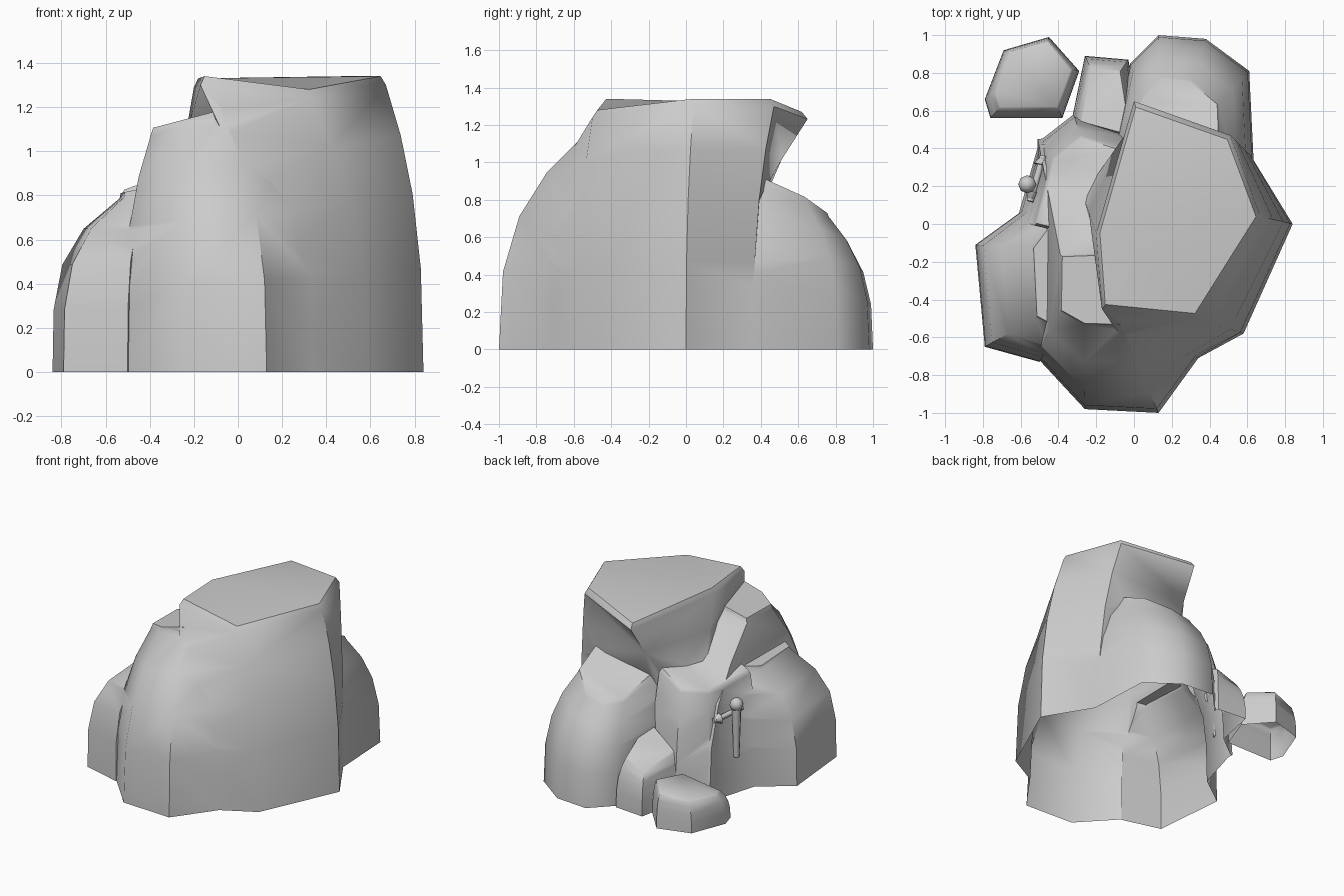
import bpy, bmesh, math
from mathutils import Vector

if "Cube" in bpy.data.objects:
    bpy.data.objects.remove(bpy.data.objects["Cube"])

STEPS = (0, 0.35, 0.6, 0.8, 0.97)


def smooth(ob):
    bpy.ops.object.select_all(action='DESELECT')
    ob.select_set(True)
    bpy.context.view_layer.objects.active = ob
    bpy.ops.object.shade_smooth_by_angle(angle=math.radians(52))


def tapered(base, centre, scale, slope):
    """Top outline: the base shrunk about its middle, moved to centre and tilted."""
    n = len(base)
    mx, my = sum(p[0] for p in base) / n, sum(p[1] for p in base) / n
    top = []
    for x, y in base:
        dx, dy = (x - mx) * scale[0], (y - my) * scale[1]
        top.append((centre[0] + dx, centre[1] + dy, centre[2] + dx * slope[0] + dy * slope[1]))
    return top


def rock(name, base, top, power):
    """Loft from base to top outline, steep below and rounding in above, with a chamfered rim."""
    bm = bmesh.new()
    n = len(base)
    rings = [[bm.verts.new((x, y, -0.1)) for x, y in base]]
    for h in STEPS:
        t = (h / STEPS[-1]) ** power
        rings.append([bm.verts.new((*Vector(b).lerp(Vector(p[:2]), t), p[2] * h))
                      for b, p in zip(base, top)])
    c = sum((Vector(p) for p in top), Vector()) / n
    rings.append([bm.verts.new((*c.xy.lerp(Vector(p[:2]), 0.95), p[2])) for p in top])
    for lo, hi in zip(rings, rings[1:]):
        for i in range(n):
            j = (i + 1) % n
            bm.faces.new((lo[i], lo[j], hi[j], hi[i]))
    bm.faces.new(rings[-1])
    bm.faces.new(rings[0][::-1])
    bmesh.ops.triangulate(bm, faces=bm.faces[:])
    bmesh.ops.recalc_face_normals(bm, faces=bm.faces[:])
    me = bpy.data.meshes.new(name)
    bm.to_mesh(me)
    bm.free()
    ob = bpy.data.objects.new(name, me)
    bpy.context.collection.objects.link(ob)
    return ob


def open_at_ground(ob):
    """Cut away everything below z = 0 and leave the underside hollow."""
    bm = bmesh.new()
    bm.from_mesh(ob.data)
    bmesh.ops.bisect_plane(bm, geom=bm.verts[:] + bm.edges[:] + bm.faces[:], dist=1e-5,
                           plane_co=(0, 0, 0), plane_no=(0, 0, 1), clear_inner=True)
    bm.to_mesh(ob.data)
    bm.free()
    smooth(ob)


# tall main boulder with the overhanging back
main = rock("rock_formation",
            [(-0.05, 0.3), (0.62, 0.36), (0.84, 0), (0.58, -0.58), (0.1, -0.84), (-0.3, 0.23)],
            [(0, 0.65, 1.27), (0.51, 0.47, 1.34), (0.67, 0.04, 1.34), (0.33, -0.5, 1.28),
             (-0.17, -0.45, 1.34), (-0.2, -0.05, 1.33)], 2.6)

# front shoulder, left, back, lever side and low rocks
front = [(0.13, -1), (0.42, -0.6), (0.2, 0.5), (-0.51, 0.45), (-0.52, -0.7), (-0.26, -0.98)]
left = [(-0.84, -0.11), (-0.79, -0.65), (-0.5, -0.73), (-0.25, -0.3), (-0.55, 0.1)]
back = [(0.64, 0.2), (0.61, 0.81), (0.38, 0.98), (0.13, 1), (-0.02, 0.85), (-0.12, 0.4)]
side = [(-0.62, 0.02), (-0.5, 0.44), (-0.32, 0.58), (-0.05, 0.5), (-0.1, -0.1)]
low = [(-0.03, 0.87), (-0.26, 0.89), (-0.34, 0.5), (0.05, 0.4)]
others = [
    rock("front_rock", front, tapered(front, (-0.18, -0.38, 1.16), (0.5, 0.26), (0.25, 0)), 3),
    rock("left_rock", left, tapered(left, (-0.44, -0.28, 0.83), (0.38, 0.7), (0.2, 0)), 4),
    rock("back_rock", back, tapered(back, (0.23, 0.56, 0.8), (0.65, 0.75), (0.22, -0.42)), 3),
    rock("side_rock", side, tapered(side, (-0.28, 0.22, 0.85), (0.82, 0.85), (0.3, -0.22)), 2),
    rock("low_rock", low, tapered(low, (-0.15, 0.66, 0.38), (0.7, 0.75), (0.4, -0.3)), 3),
]

# fuse the rocks into one shell
for ob in others:
    mod = main.modifiers.new("fuse", 'BOOLEAN')
    mod.operation, mod.solver, mod.object = 'UNION', 'EXACT', ob
    bpy.context.view_layer.objects.active = main
    bpy.ops.object.modifier_apply(modifier=mod.name)
    bpy.data.objects.remove(ob)
open_at_ground(main)

# loose stone
stone = [(-0.76, 0.56), (-0.38, 0.56), (-0.29, 0.81), (-0.45, 0.99), (-0.69, 0.92), (-0.79, 0.66)]
open_at_ground(rock("loose_stone", stone,
                    tapered(stone, (-0.55, 0.77, 0.24), (0.83, 0.83), (0.13, 0.03)), 3))


def rod(name, start, end, r1, r2):
    """Tapered eight-sided rod between two points."""
    a, b = Vector(start), Vector(end)
    bpy.ops.mesh.primitive_cone_add(vertices=8, radius1=r1, radius2=r2, depth=(b - a).length,
                                    location=(a + b) / 2,
                                    rotation=(b - a).to_track_quat('Z', 'Y').to_euler())
    ob = bpy.context.object
    ob.name = name
    smooth(ob)


# upright handle with knob, and the cross bar with pointed ends
grip, tip_a, tip_b = Vector((-0.565, 0.21, 0.66)), Vector((-0.48, 0.36, 0.57)), Vector((-0.55, 0.12, 0.6))
rod("handle", grip - Vector((0, 0, 0.39)), grip, 0.02, 0.034)
bpy.ops.mesh.primitive_uv_sphere_add(segments=8, ring_count=6, radius=0.048, location=grip)
bpy.context.object.name = "handle_knob"
smooth(bpy.context.object)
rod("cross_bar", tip_a, tip_b, 0.018, 0.018)
for a, b in ((tip_a, tip_b), (tip_b, tip_a)):
    rod("cross_bar_end", a.lerp(b, 0.2), a, 0.04, 0.008)
